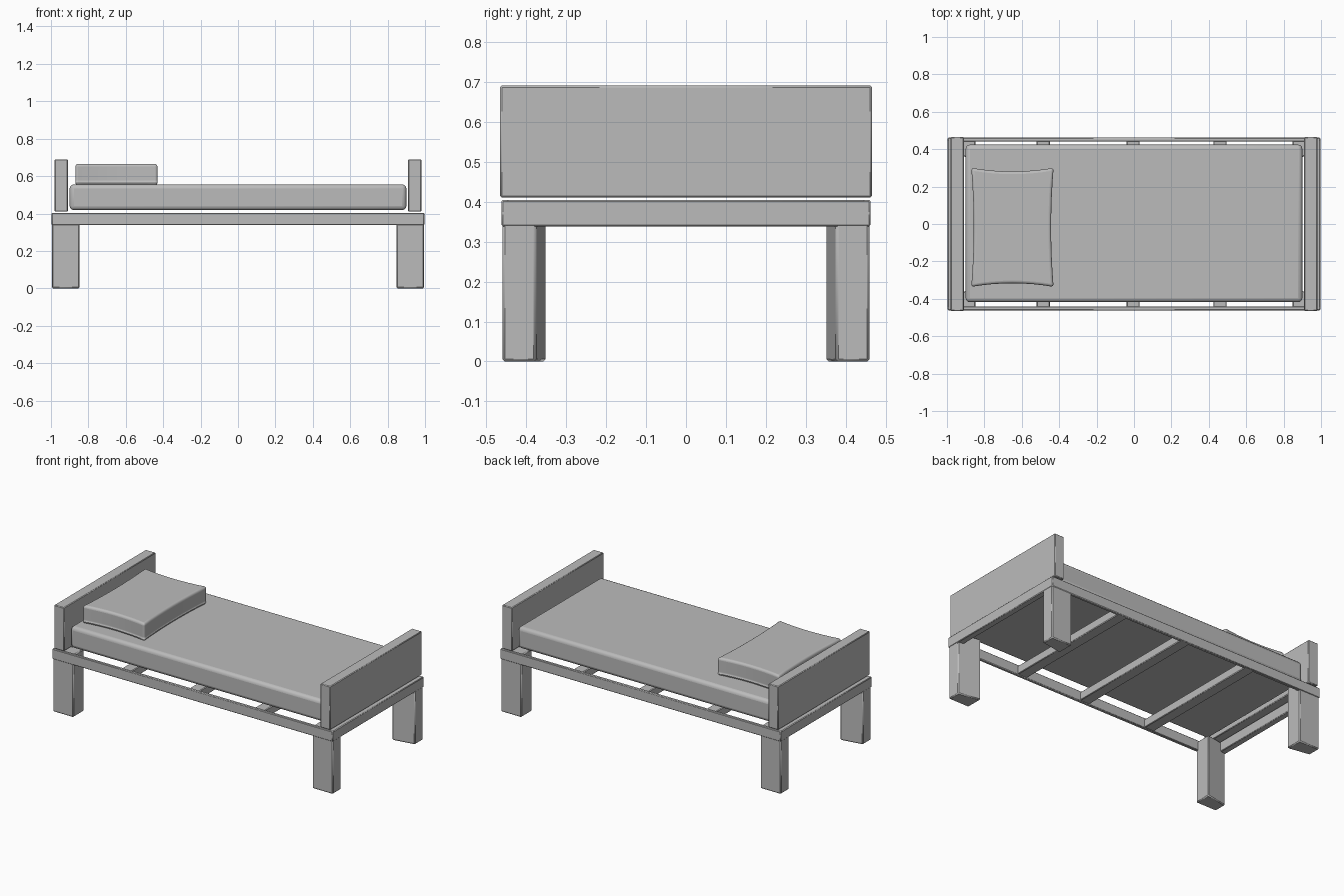
import bpy, bmesh

cube = bpy.data.objects.get("Cube")
if cube:
    bpy.data.objects.remove(cube, do_unlink=True)

grey = bpy.data.materials.new("plain_grey")
grey.use_nodes = True
colour = (0.5, 0.5, 0.5, 1)
grey.diffuse_color = colour
grey.node_tree.nodes["Principled BSDF"].inputs["Base Color"].default_value = colour


def finish(name, bm, bevel, segments):
    """Turn a bmesh into a bevelled, smooth-shaded object."""
    bmesh.ops.recalc_face_normals(bm, faces=bm.faces)
    mesh = bpy.data.meshes.new(name)
    bm.to_mesh(mesh)
    bm.free()
    mesh.materials.append(grey)
    obj = bpy.data.objects.new(name, mesh)
    bpy.context.collection.objects.link(obj)
    mod = obj.modifiers.new("rounded_edges", "BEVEL")
    mod.width = bevel
    mod.segments = segments
    mod.limit_method = "ANGLE"
    mod.angle_limit = 0.8
    bpy.ops.object.select_all(action="DESELECT")
    obj.select_set(True)
    bpy.context.view_layer.objects.active = obj
    bpy.ops.object.shade_smooth_by_angle(angle=0.6)
    return obj


def box_mesh(x, y, z, cuts=0):
    """Box from (min, max) ranges, optionally subdivided."""
    bm = bmesh.new()
    bmesh.ops.create_cube(bm, size=1)
    if cuts:
        bmesh.ops.subdivide_edges(bm, edges=bm.edges, cuts=cuts, use_grid_fill=True)
    for v in bm.verts:
        for i, (low, high) in enumerate((x, y, z)):
            v.co[i] = low + (v.co[i] + 0.5) * (high - low)
    return bm


def box(name, x, y, z, bevel=0.004, segments=1):
    return finish(name, box_mesh(x, y, z), bevel, segments)


def leg(name, sx, sy):
    """Square post whose inner side tapers toward the bed end."""
    outline = [(0.848, 0.35), (0.994, 0.375), (0.994, 0.459), (0.848, 0.459)]
    bm = bmesh.new()
    base = bm.faces.new([bm.verts.new((sx * x, sy * y, 0)) for x, y in outline])
    top = bmesh.ops.extrude_face_region(bm, geom=[base])["geom"]
    bmesh.ops.translate(bm, vec=(0, 0, 0.4),
                        verts=[g for g in top if isinstance(g, bmesh.types.BMVert)])
    finish(name, bm, 0.006, 1)


# Frame: long rails, end rails and cross slats
for side, s in (("front", -1), ("back", 1)):
    box(side + "_rail", (-0.996, 0.996), sorted((s * 0.441, s * 0.462)), (0.338, 0.404))
for side, s in (("right", -1), ("left", 1)):
    box(side + "_end_rail", sorted((s * 0.955, s * 0.996)), (-0.462, 0.462), (0.338, 0.404))
for i, x in enumerate((-0.485, -0.005, 0.46)):
    box(f"slat_{i + 1}", (x - 0.035, x + 0.035), (-0.445, 0.445), (0.342, 0.396))

# Legs
for end, sx in (("right", -1), ("left", 1)):
    for side, sy in (("front", -1), ("back", 1)):
        leg(f"{side}_{end}_leg", sx, sy)

# Headboard and footboard
for name, s in (("headboard", -1), ("footboard", 1)):
    box(name, sorted((s * 0.91, s * 0.98)), (-0.465, 0.465), (0.41, 0.69))

# Mattress
box("mattress", (-0.9, 0.9), (-0.418, 0.424), (0.418, 0.556), 0.022, 3)

# Pillow with edges pinched inward between its corners
bm = box_mesh((-0.22, 0.22), (-0.318, 0.318), (0.55, 0.666), 7)
for v in bm.verts:
    u, w = v.co.x / 0.22, v.co.y / 0.318
    v.co.x *= 1 - 0.06 * (1 - w * w)
    v.co.y *= 1 - 0.06 * (1 - u * u)
    v.co.x -= 0.65
    v.co.y -= 0.018
finish("pillow", bm, 0.036, 4)
